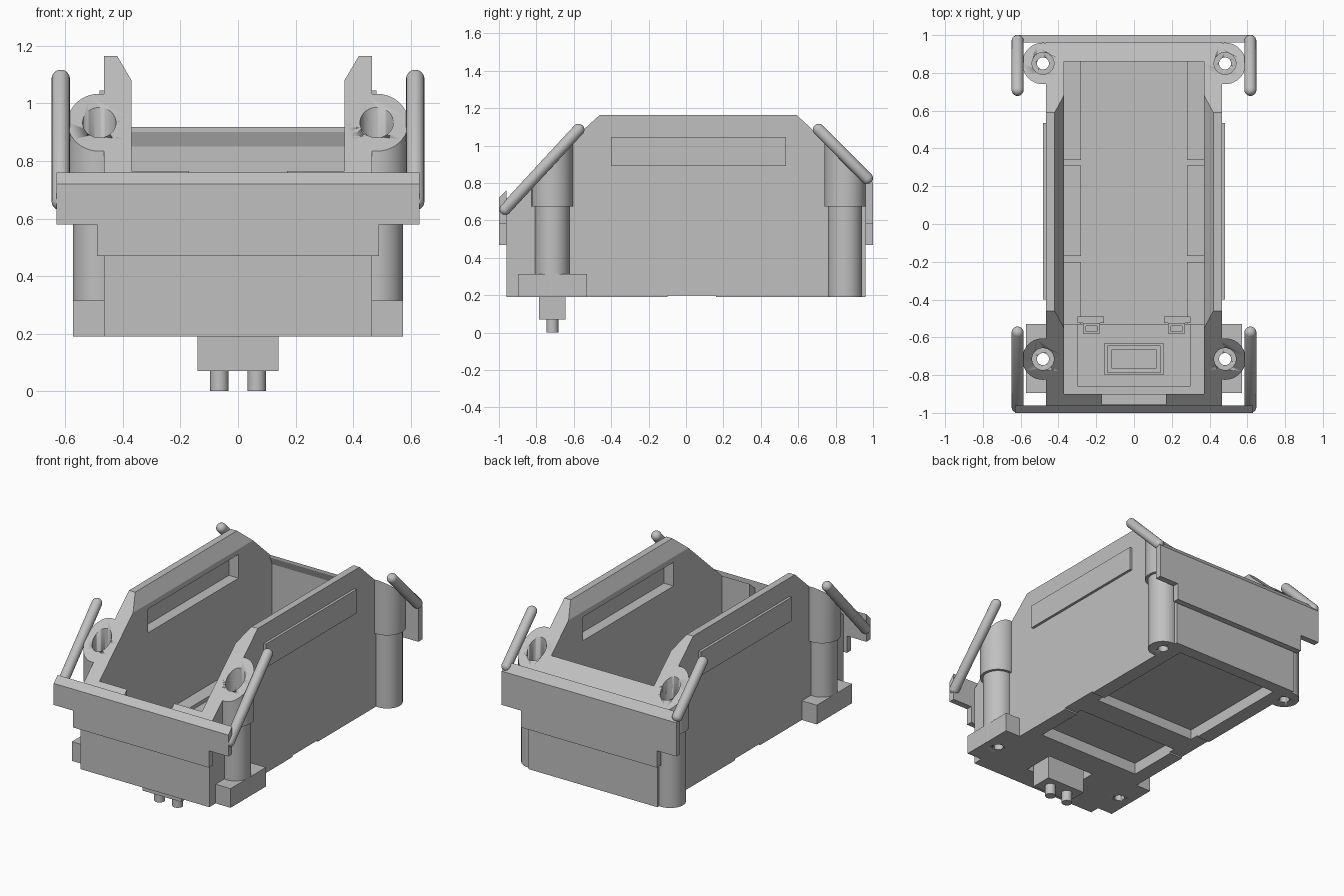
import bpy, bmesh
from mathutils import Vector, Matrix

if "Cube" in bpy.data.objects:
    bpy.data.objects.remove(bpy.data.objects["Cube"], do_unlink=True)

grey = bpy.data.materials.new("plain_grey")
grey.use_nodes = True
grey.diffuse_color = (0.53, 0.53, 0.53, 1)
grey.node_tree.nodes["Principled BSDF"].inputs["Base Color"].default_value = grey.diffuse_color


def finish(name, bm, smooth=False):
    bmesh.ops.recalc_face_normals(bm, faces=bm.faces)
    mesh = bpy.data.meshes.new(name)
    bm.to_mesh(mesh)
    bm.free()
    mesh.materials.append(grey)
    ob = bpy.data.objects.new(name, mesh)
    bpy.context.collection.objects.link(ob)
    if smooth:
        activate(ob)
        bpy.ops.object.shade_smooth_by_angle()
    return ob


def activate(ob):
    bpy.ops.object.select_all(action="DESELECT")
    ob.select_set(True)
    bpy.context.view_layer.objects.active = ob


def prism_mesh(profile, x0, x1):
    """Extrude a (y, z) profile along x."""
    bm = bmesh.new()
    face = bm.faces.new([bm.verts.new((x0, y, z)) for y, z in profile])
    ext = bmesh.ops.extrude_face_region(bm, geom=[face])
    moved = [v for v in ext["geom"] if isinstance(v, bmesh.types.BMVert)]
    bmesh.ops.translate(bm, verts=moved, vec=(x1 - x0, 0, 0))
    return bm


def prism(name, profile, x0, x1):
    return finish(name, prism_mesh(profile, x0, x1))


def box(name, x0, x1, y0, y1, z0, z1):
    return prism(name, [(y0, z0), (y1, z0), (y1, z1), (y0, z1)], x0, x1)


def cylinder(name, x, y, r, z0, z1, top=None):
    """Upright cylinder; top(y) gives a slanted upper end."""
    bm = bmesh.new()
    bmesh.ops.create_cone(bm, cap_ends=True, segments=40, radius1=r, radius2=r, depth=2)
    for v in bm.verts:
        upper = v.co.z > 0
        v.co.x += x
        v.co.y += y
        v.co.z = (top(v.co.y) if top else z1) if upper else z0
    return finish(name, bm, True)


def rod(name, a, b, r):
    """Round-ended bar from a to b."""
    a, b = Vector(a), Vector(b)
    bm = bmesh.new()
    bmesh.ops.create_uvsphere(bm, u_segments=20, v_segments=11, radius=r)
    for v in bm.verts:
        if v.co.z > 0:
            v.co.z += (b - a).length
    turn = (b - a).to_track_quat("Z", "Y").to_matrix().to_4x4()
    bm.transform(Matrix.Translation(a) @ turn)
    return finish(name, bm, True)


def cut(targets, cutters):
    for ob in targets:
        for c in cutters:
            mod = ob.modifiers.new("cut", "BOOLEAN")
            mod.operation, mod.solver, mod.object = "DIFFERENCE", "EXACT", c
            activate(ob)
            bpy.ops.object.modifier_apply(modifier=mod.name)
    for c in cutters:
        bpy.data.objects.remove(c, do_unlink=True)


def front_slope(y):
    return 1.165 + 0.907 * (y + 0.46)


def back_slope(y):
    return 1.165 - 0.915 * (y - 0.59)


IN, OUT, END, BASE = 0.37, 0.465, 0.96, 0.19
side_profile = [(-END, BASE), (END, BASE), (END, back_slope(END)), (0.59, 1.165),
                (-0.46, 1.165), (-END, front_slope(-END))]

for s, side in ((1, "left"), (-1, "right")):
    def sbox(name, x0, x1, *yz):
        return box(f"{side}_{name}", s * x0, s * x1, *yz)

    # Side wall with chamfered inner top edge
    bm = prism_mesh(side_profile, s * IN, s * OUT)
    res = bmesh.ops.bisect_plane(bm, geom=bm.verts[:] + bm.edges[:] + bm.faces[:],
                                 plane_co=(s * 0.42, 0, 1.165),
                                 plane_no=(-s * 0.085, 0, 0.05), clear_outer=True)
    rim = [e for e in res["geom_cut"] if isinstance(e, bmesh.types.BMEdge)]
    bmesh.ops.holes_fill(bm, edges=rim)
    wall = finish(f"{side}_wall", bm)
    cut([wall], [sbox("recess_cutter", 0.3, 0.44, -0.4, 0.535, 0.89, 1.045),
                 sbox("notch_cutter", 0.3, 0.5, -0.1, 0.16, 0.1, 0.2)])
    sbox("side_plate", OUT - 0.01, 0.482, -0.4, 0.535, 0.89, 1.045)

    # Bored corner pillars
    for end, y, slope in (("front", -0.715, front_slope), ("back", 0.85, back_slope)):
        x = s * 0.482
        name = f"{side}_{end}"
        parts = [wall,
                 cylinder(name + "_pillar_head", x, y, 0.11, 0.675, 0, slope),
                 cylinder(name + "_pillar", x, y, 0.092, BASE, 0.675)]
        if end == "front":
            parts.append(sbox("front_foot", OUT - 0.005, 0.573, -0.895, -0.53, BASE, 0.315))
        cut(parts, [cylinder("bore_cutter", x, y, 0.058, 0.55, 1.4),
                    cylinder("hole_cutter", x, y, 0.032, 0, 1.4)])

    # Slanted corner bars
    rod(f"{side}_front_bar", (s * 0.616, -0.968, 0.66), (s * 0.616, -0.575, 1.085), 0.032)
    rod(f"{side}_back_bar", (s * 0.616, 0.968, 0.825), (s * 0.616, 0.71, 1.085), 0.032)

    # Floor rails
    for i, (y0, y1) in enumerate(((-0.53, -0.2), (-0.17, 0.31), (0.34, 0.88))):
        sbox(f"floor_rail_{i}", 0.28, IN, y0, y1, 0.28, 0.31)

    # Latch clip on the platform
    clip = sbox("latch_clip", 0.18, 0.27, -0.58, -0.525, 0.43, 0.5)
    cut([clip], [sbox("clip_cutter", 0.195, 0.255, -0.57, -0.54, 0.45, 0.6)])
    sbox("latch_tab", 0.16, 0.3, -0.525, -0.49, 0.43, 0.48)

    # Connector pin
    cylinder(f"{side}_pin", s * 0.065, -0.715, 0.032, 0, 0.08)

# End walls
front_wall = prism("front_wall", [(-END, BASE), (-0.9, BASE), (-0.9, front_slope(-0.9)),
                                  (-END, front_slope(-END))], -IN, IN)
cut([front_wall], [box("notch_cutter", -0.17, 0.17, -0.955, -0.8, 0.6, 0.9)])
prism("back_wall", [(0.88, BASE), (END, BASE), (END, back_slope(END)),
                    (0.86, back_slope(0.86)), (0.86, 0.9), (0.88, 0.85)], -IN, IN)

# End flanges
for name, s, low, high in (("front", -1, 0.72, 0.76), ("back", 1, 0.80, 0.85)):
    prism(name + "_flange", [(s, 0.58), (s * END, 0.58), (s * END, high), (s, low)], -0.63, 0.63)
    box(name + "_flange_skirt", -0.49, 0.49, min(s, s * END), max(s, s * END), 0.47, 0.58)

# Floor and underside crossbar
box("floor", -IN, IN, -0.53, 0.88, 0.265, 0.285)
box("floor_panel", -0.275, 0.275, -0.5, 0.83, 0.28, 0.29)
box("crossbar", -IN, IN, -0.06, 0.1, 0.2, 0.27)
box("crossbar_sill", -IN, IN, -0.53, -0.43, BASE, 0.27)

# Front platform with socket and plug
platform = box("front_platform", -IN, IN, -0.9, -0.53, BASE, 0.43)
cut([platform], [box("plug_cutter", -0.17, 0.17, -0.81, -0.6, 0.1, 0.27)])
box("platform_panel", -0.3, 0.3, -0.86, -0.53, 0.42, 0.44)
socket = box("socket_frame", -0.155, 0.155, -0.8, -0.63, 0.43, 0.46)
cut([socket], [box("socket_cutter", -0.14, 0.14, -0.785, -0.645, 0.445, 0.5)])
box("socket_core", -0.12, 0.12, -0.765, -0.665, 0.44, 0.455)
box("plug", -0.14, 0.14, -0.785, -0.645, 0.07, 0.28)
